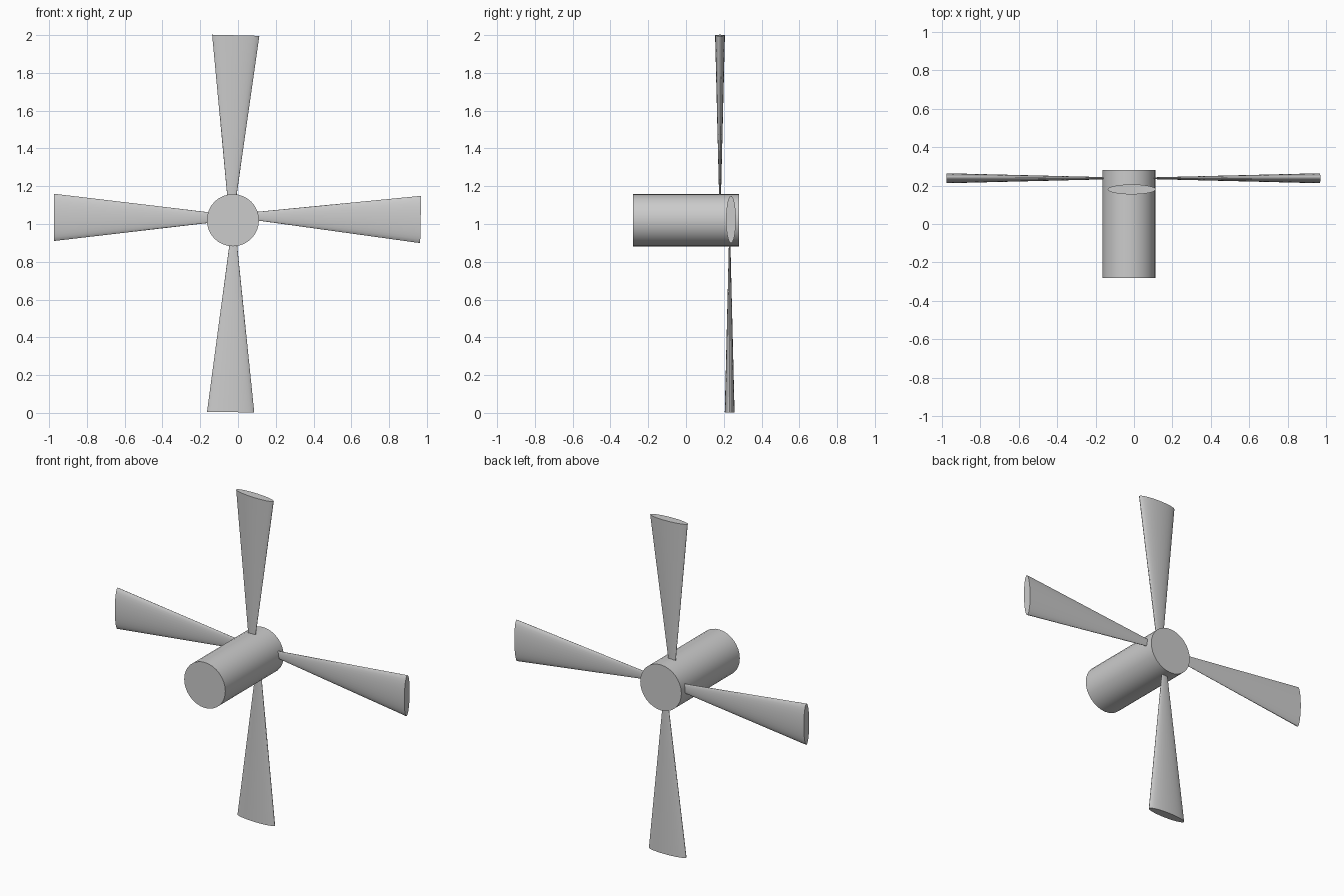
import bpy
from math import pi
from mathutils import Vector, Matrix

if "Cube" in bpy.data.objects:
    bpy.data.objects.remove(bpy.data.objects["Cube"])

HUB = Vector((-0.027, 0, 1.02))
HUB_R = 0.138


def finish(obj, name):
    obj.name = name
    bpy.ops.object.shade_smooth_by_angle(angle=0.5)
    return obj


def blade(name, root, tip):
    """Flattened cone flaring from root to tip, wide in the XZ plane, thin in Y."""
    root, tip = Vector(root), Vector(tip)
    length = (tip - root).length
    # width shrinks linearly toward the hub
    r_tip = 0.125
    r_root = r_tip - 0.118 * length
    bpy.ops.mesh.primitive_cone_add(vertices=32, radius1=r_root, radius2=r_tip, depth=length)
    obj = bpy.context.object
    axis = (tip - root).normalized()
    thin = Vector((0, 1, 0))
    thin = (thin - axis * thin.dot(axis)).normalized()
    wide = thin.cross(axis)
    basis = Matrix((wide, thin * 0.208, axis)).transposed().to_4x4()
    obj.data.transform(Matrix.Translation((root + tip) / 2) @ basis)
    return finish(obj, name)


# hub barrel along Y
bpy.ops.mesh.primitive_cylinder_add(vertices=32, radius=HUB_R, depth=0.56,
                                    location=HUB, rotation=(pi / 2, 0, 0))
finish(bpy.context.object, "hub")

# four blades, the top one set slightly further forward
blade("blade_top", (-0.033, 0.18, 1.13), (-0.012, 0.18, 1.999))
blade("blade_bottom", (-0.025, 0.231, 0.90), (-0.039, 0.231, 0.004))
blade("blade_left", (-0.14, 0.238, 1.034), (-0.975, 0.238, 1.035))
blade("blade_right", (0.09, 0.238, 1.042), (0.967, 0.238, 1.024))
